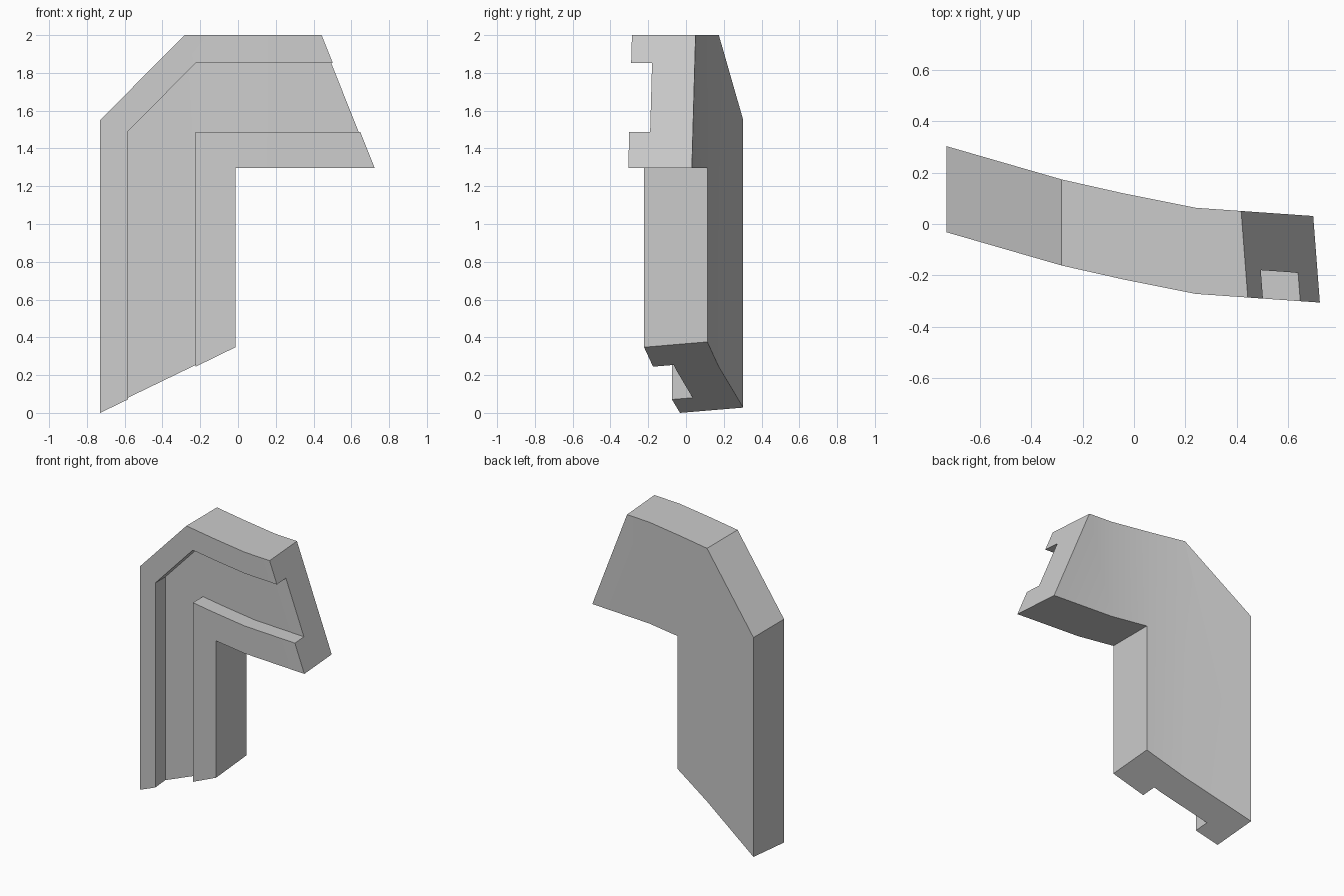
import bpy, bmesh, math
from mathutils import Vector

if "Cube" in bpy.data.objects:
    bpy.data.objects.remove(bpy.data.objects["Cube"])


def prism(name, profile, y0, y1):
    """Extrude an x-z profile along y."""
    bm = bmesh.new()
    face = bm.faces.new([bm.verts.new((x, y0, z)) for x, z in profile])
    ext = bmesh.ops.extrude_face_region(bm, geom=[face])["geom"]
    verts = [v for v in ext if isinstance(v, bmesh.types.BMVert)]
    bmesh.ops.translate(bm, verts=verts, vec=(0, y1 - y0, 0))
    bmesh.ops.recalc_face_normals(bm, faces=bm.faces)
    me = bpy.data.meshes.new(name)
    bm.to_mesh(me)
    bm.free()
    ob = bpy.data.objects.new(name, me)
    bpy.context.collection.objects.link(ob)
    return ob


def cut(bm, p, q, r, outward, fill=True):
    """Slice by the plane through three points; drop the outward side and cap it."""
    n = (Vector(q) - Vector(p)).cross(Vector(r) - Vector(p)).normalized()
    if n.dot(Vector(outward)) < 0:
        n = -n
    geom = bm.verts[:] + bm.edges[:] + bm.faces[:]
    res = bmesh.ops.bisect_plane(bm, geom=geom, dist=1e-5, plane_co=p,
                                 plane_no=n, clear_outer=True)
    edges = [e for e in res["geom_cut"] if isinstance(e, bmesh.types.BMEdge)]
    bmesh.ops.holes_fill(bm, edges=edges, sides=0)


# front-face y at each bend line
BENDS = [(-0.73, -0.032), (-0.28, -0.162), (-0.04, -0.216), (0.24, -0.272), (1.2, -0.339)]


def bend_y(x):
    for (x0, y0), (x1, y1) in zip(BENDS, BENDS[1:]):
        if x <= x1:
            break
    return y0 + (y1 - y0) * (x - x0) / (x1 - x0)


# angled body, and the channel running along its front
body = prism("bent_corner_body", [(-0.73, -0.3), (-0.73, 1.55), (-0.283, 2.0), (1.1, 2.0),
                                  (1.1, 1.297), (-0.013, 1.297), (-0.013, -0.3)], 0, 0.335)
channel = prism("channel_cutter", [(-0.583, -0.5), (-0.583, 1.49), (-0.224, 1.852), (1.3, 1.852),
                                   (1.3, 1.488), (-0.224, 1.488), (-0.224, -0.5)], -0.2, 0.11)
channel.hide_render = True
mod = body.modifiers.new("channel", "BOOLEAN")
mod.operation = "DIFFERENCE"
mod.solver = "EXACT"
mod.object = channel
bpy.context.view_layer.update()
bm = bmesh.new()
bm.from_object(body, bpy.context.evaluated_depsgraph_get())
body.modifiers.clear()
bpy.data.objects.remove(channel)

# bend along x
for x, _ in BENDS[1:-1]:
    bmesh.ops.bisect_plane(bm, geom=bm.verts[:] + bm.edges[:] + bm.faces[:],
                           dist=1e-5, plane_co=(x, 0, 0), plane_no=(1, 0, 0))
for v in bm.verts:
    v.co.y += bend_y(v.co.x)

# slanted foot and slanted arm end
cut(bm, (-0.73, -0.032, 0), (-0.73, 0.303, 0.028), (-0.013, -0.22, 0.348), (0, 0, -1))
cut(bm, (0.443, -0.288, 2), (0.723, -0.30, 1.297), (0.417, 0.05, 2), (1, 0, 0))
bmesh.ops.recalc_face_normals(bm, faces=bm.faces)
bm.to_mesh(body.data)
bm.free()

bpy.context.view_layer.objects.active = body
body.select_set(True)
bpy.ops.object.shade_smooth_by_angle(angle=math.radians(25))
